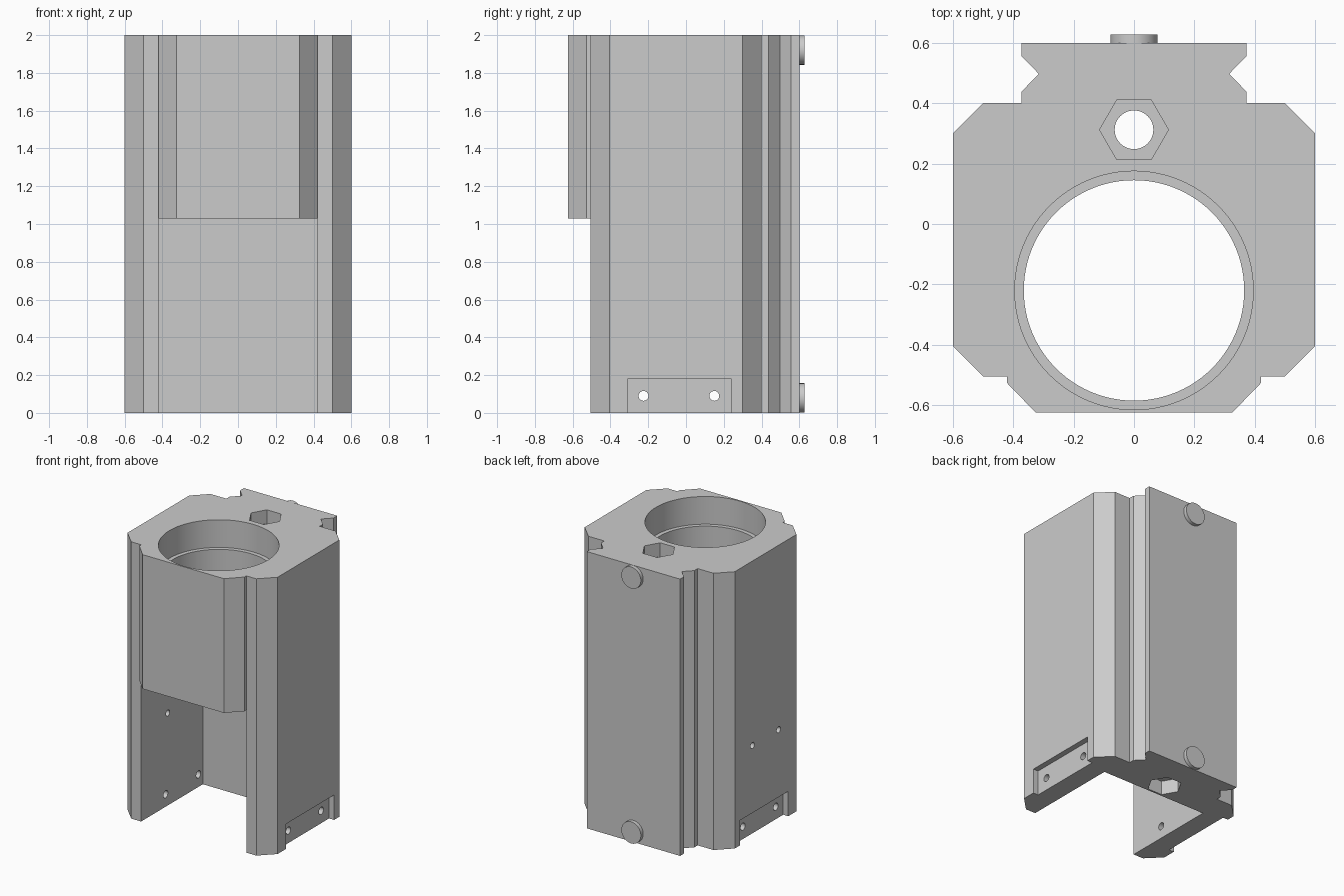
import bpy
import bmesh
from math import pi, cos, sin
from mathutils import Matrix, Vector

if "Cube" in bpy.data.objects:
    bpy.data.objects.remove(bpy.data.objects["Cube"], do_unlink=True)

# One plain grey for everything
grey = bpy.data.materials.new("plain grey")
grey.use_nodes = True
grey.diffuse_color = (0.6, 0.6, 0.6, 1)
grey.node_tree.nodes["Principled BSDF"].inputs["Base Color"].default_value = (0.6, 0.6, 0.6, 1)


def prism(name, outline, start, end, axis="z"):
    """Extrude a 2D outline from start to end along an axis."""
    place = {"z": lambda u, v, w: (u, v, w),
             "y": lambda u, v, w: (u, w, v),
             "x": lambda u, v, w: (w, u, v)}[axis]
    bm = bmesh.new()
    face = bm.faces.new([bm.verts.new(place(u, v, start)) for u, v in outline])
    top = bmesh.ops.extrude_face_region(bm, geom=[face])
    moved = [g for g in top["geom"] if isinstance(g, bmesh.types.BMVert)]
    bmesh.ops.translate(bm, verts=moved, vec=Vector(place(0, 0, end - start)))
    bmesh.ops.recalc_face_normals(bm, faces=bm.faces)
    mesh = bpy.data.meshes.new(name)
    bm.to_mesh(mesh)
    bm.free()
    mesh.materials.append(grey)
    obj = bpy.data.objects.new(name, mesh)
    bpy.context.scene.collection.objects.link(obj)
    return obj


def ring(u, v, radius, sides=64):
    return [(u + radius * cos(2 * pi * i / sides), v + radius * sin(2 * pi * i / sides))
            for i in range(sides)]


def rect(u0, u1, v0, v1):
    return [(u0, v0), (u1, v0), (u1, v1), (u0, v1)]


def activate(obj):
    bpy.ops.object.select_all(action="DESELECT")
    obj.select_set(True)
    bpy.context.view_layer.objects.active = obj


def cut(target, cutter):
    """Subtract the cutter from the target, then discard the cutter."""
    cutter.hide_render = True
    mod = target.modifiers.new("cut", "BOOLEAN")
    mod.operation = "DIFFERENCE"
    mod.solver = "EXACT"
    mod.object = cutter
    activate(target)
    bpy.ops.object.modifier_apply(modifier=mod.name)
    bpy.data.objects.remove(cutter, do_unlink=True)


# Housing: mirrored half outline with chamfers and a notched rear rail
half = [(0.325, -0.625), (0.42, -0.527), (0.42, -0.505), (0.5, -0.505), (0.6, -0.405),
        (0.6, 0.3), (0.5, 0.4), (0.373, 0.4), (0.373, 0.438), (0.315, 0.497),
        (0.373, 0.556), (0.373, 0.6)]
housing = prism("housing", half + [(-x, y) for x, y in reversed(half)], 0, 2)

# Open front bay in the lower half
cut(housing, prism("bay_cutter", rect(-0.421, 0.421, -1, 0.2), -0.1, 1.03))

# Large bore with a wider upper seat
cut(housing, prism("bore_cutter", ring(0, -0.22, 0.365, 96), 0.9, 2.1))
cut(housing, prism("seat_cutter", ring(0, -0.22, 0.395, 96), 1.8, 2.1))

# Rod hole with hexagonal nut pockets at both ends
cut(housing, prism("rod_hole_cutter", ring(0, 0.312, 0.064, 48), -0.1, 2.1))
for low, high in ((-0.1, 0.1), (1.9, 2.1)):
    cut(housing, prism("nut_pocket_cutter", ring(0, 0.312, 0.114, 6), low, high))

# Shallow side recesses at the foot, each with two screw holes
for side in (-1, 1):
    cut(housing, prism("recess_cutter", rect(-0.31, 0.24, -0.1, 0.18),
                       side * 0.56, side * 0.7, "x"))
    for y in (-0.225, 0.15):
        cut(housing, prism("screw_hole_cutter", ring(y, 0.09, 0.026, 24),
                           side * 0.3, side * 0.7, "x"))

# Two more screw holes through one side wall
for y in (-0.2, 0.098):
    cut(housing, prism("upper_hole_cutter", ring(y, 0.667, 0.022, 24), -0.7, -0.3, "x"))

# Round studs on the rear rail
studs = [prism(name, ring(0, z, 0.078, 48), 0.595, 0.627, "y")
         for name, z in (("lower_stud", 0.079), ("upper_stud", 1.921))]

for obj in [housing] + studs:
    activate(obj)
    bpy.ops.object.shade_smooth_by_angle(angle=pi / 9)
